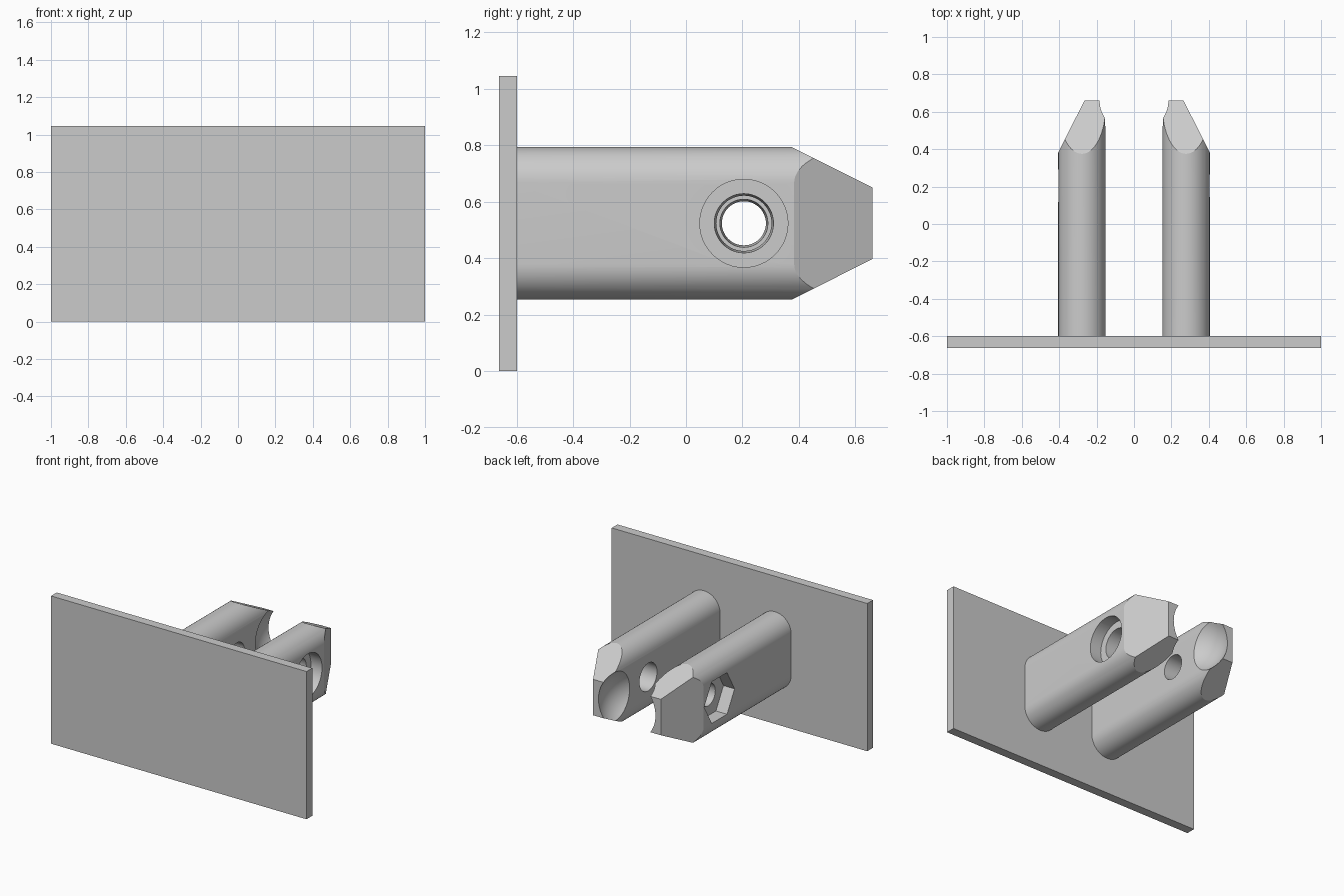
import bpy, bmesh, math
from mathutils import Matrix, Vector

if "Cube" in bpy.data.objects:
    bpy.data.objects.remove(bpy.data.objects["Cube"])

grey = bpy.data.materials.new("light_grey")
grey.use_nodes = True
grey.diffuse_color = (0.6, 0.6, 0.6, 1)
grey.node_tree.nodes["Principled BSDF"].inputs["Base Color"].default_value = (0.6, 0.6, 0.6, 1)

MID_Z = 0.524      # height of the arm centre line
INNER, OUTER = 0.152, 0.405
HALF = (OUTER - INNER) / 2
HOLE_Y = 0.205


def make_object(name, bm):
    bmesh.ops.recalc_face_normals(bm, faces=bm.faces)
    mesh = bpy.data.meshes.new(name)
    bm.to_mesh(mesh)
    bm.free()
    mesh.materials.append(grey)
    obj = bpy.data.objects.new(name, mesh)
    bpy.context.collection.objects.link(obj)
    return obj


def x_cylinder(name, x0, x1, r0, r1, sides):
    """Cylinder or cone lying along x at the bolt position."""
    bm = bmesh.new()
    turn = Matrix.Rotation(math.pi / 2, 4, 'Y')
    place = Matrix.Translation(((x0 + x1) / 2, HOLE_Y, MID_Z))
    bmesh.ops.create_cone(bm, cap_ends=True, segments=sides, radius1=r0, radius2=r1,
                          depth=x1 - x0, matrix=place @ turn)
    return make_object(name, bm)


def arm(name, side):
    """Rounded bar with its free end tapered above, below and outside."""
    bm = bmesh.new()
    steps = 32
    verts = []
    for end in (1, -1):
        for i in range(steps + 1):
            a = math.pi * i / steps
            verts.append(bm.verts.new((side * (INNER + HALF) + end * HALF * math.cos(a), -0.61,
                                       MID_Z + end * (0.27 - HALF + HALF * math.sin(a)))))
    base = bm.faces.new(verts)
    top = bmesh.ops.extrude_face_region(bm, geom=[base])["geom"]
    bmesh.ops.translate(bm, vec=(0, 1.27, 0),
                        verts=[v for v in top if isinstance(v, bmesh.types.BMVert)])
    tapers = [((0, 0.375, MID_Z + 0.27), (0, 0.143, 0.285)),
              ((0, 0.375, MID_Z - 0.27), (0, 0.143, -0.285)),
              ((side * OUTER, 0.383, 0), (side * 0.277, 0.14, 0))]
    for point, normal in tapers:
        geom = bm.verts[:] + bm.edges[:] + bm.faces[:]
        cut = bmesh.ops.bisect_plane(bm, geom=geom, plane_co=point, plane_no=Vector(normal).normalized(),
                                     clear_outer=True)["geom_cut"]
        bmesh.ops.contextual_create(bm, geom=[e for e in cut if isinstance(e, bmesh.types.BMEdge)])
    return make_object(name, bm)


# Mounting plate
bm = bmesh.new()
bmesh.ops.create_cube(bm, size=1, matrix=Matrix.Translation((0, -0.63, 0.5225))
                      @ Matrix.Diagonal((2, 0.064, 1.045, 1)))
make_object("mounting_plate", bm)

# Cutters: ball socket, tapered bolt hole, round head recess, hexagonal nut recess
bm = bmesh.new()
bmesh.ops.create_uvsphere(bm, u_segments=64, v_segments=32, radius=0.234,
                          matrix=Matrix.Translation((0, 0.59, MID_Z)))
ball = make_object("socket_cutter", bm)
bolt = x_cylinder("bolt_cutter", -0.32, 0.32, 0.078, 0.105, 48)
bolt_clear = x_cylinder("head_recess_cutter", 0.318, 0.5, 0.156, 0.156, 48)
nut = x_cylinder("nut_recess_cutter", -0.5, -0.318, 0.17, 0.17, 6)

# Pair of clamp arms
for name, side, recess in (("left_arm", 1, bolt_clear), ("right_arm", -1, nut)):
    obj = arm(name, side)
    bpy.ops.object.select_all(action='DESELECT')
    bpy.context.view_layer.objects.active = obj
    obj.select_set(True)
    for cutter in (ball, bolt, recess):
        mod = obj.modifiers.new("cut", 'BOOLEAN')
        mod.operation, mod.solver, mod.object = 'DIFFERENCE', 'EXACT', cutter
        bpy.ops.object.modifier_apply(modifier=mod.name)
    bpy.ops.object.shade_smooth_by_angle(angle=math.radians(20))

for cutter in (ball, bolt, bolt_clear, nut):
    bpy.data.objects.remove(cutter)
